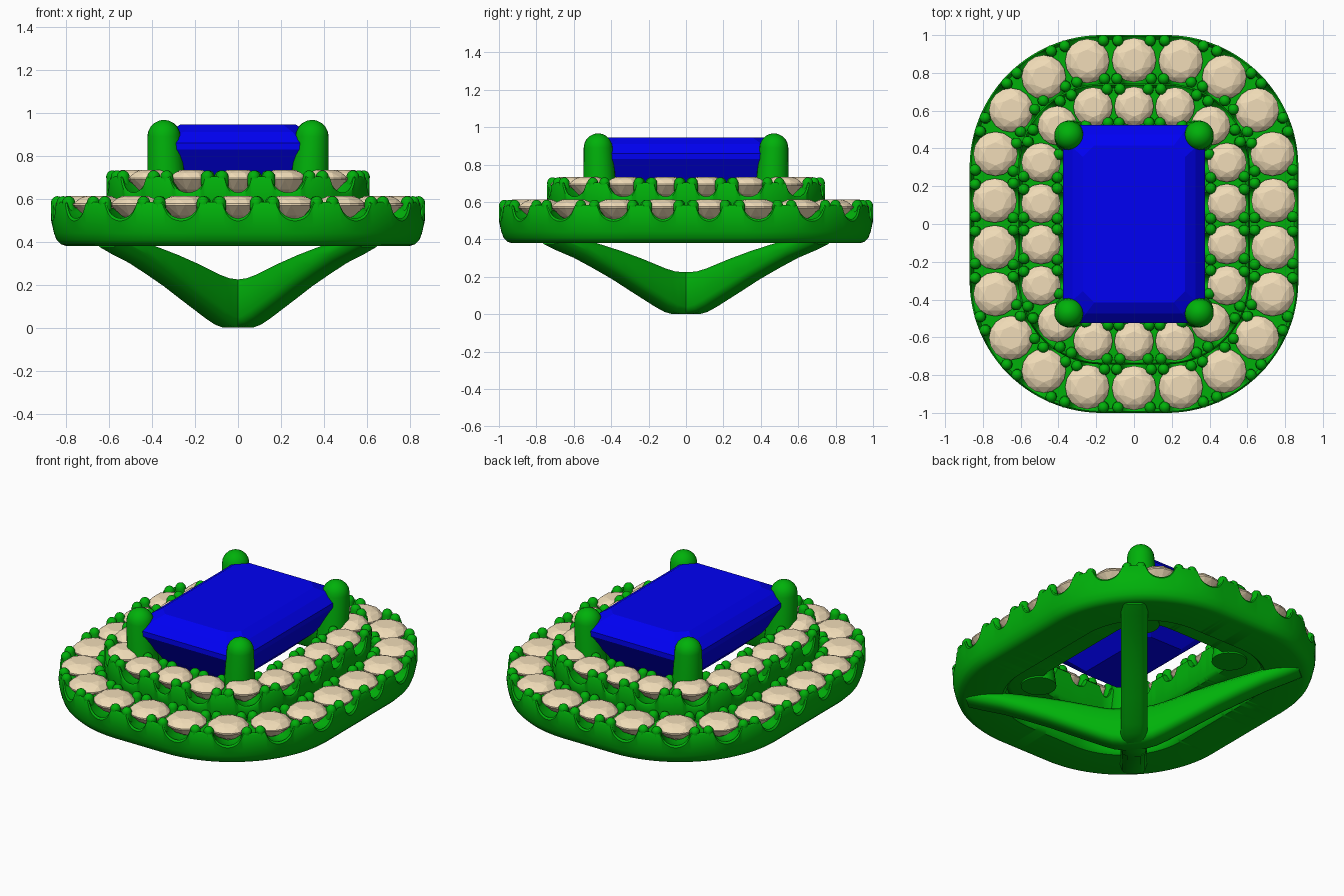
import bpy, bmesh, math
from mathutils import Vector

if "Cube" in bpy.data.objects:
    bpy.data.objects.remove(bpy.data.objects["Cube"])

CX, CY = 0.17, 0.30          # corner-arc centres shared by every concentric outline


def material(name, rgb):
    m = bpy.data.materials.new(name)
    m.diffuse_color = (*rgb, 1)
    m.use_nodes = True
    m.node_tree.nodes["Principled BSDF"].inputs["Base Color"].default_value = m.diffuse_color
    return m


GREEN = material("green_metal", (0.0, 0.44, 0.003))
TAN = material("pale_stone", (0.88, 0.72, 0.48))
BLUE = material("blue_stone", (0.0, 0.0, 0.90))


def finish(bm, name, mat, smooth=None):
    bmesh.ops.recalc_face_normals(bm, faces=bm.faces[:])
    me = bpy.data.meshes.new(name)
    bm.to_mesh(me)
    bm.free()
    ob = bpy.data.objects.new(name, me)
    bpy.context.collection.objects.link(ob)
    me.materials.append(mat)
    if smooth:
        bpy.ops.object.select_all(action='DESELECT')
        ob.select_set(True)
        bpy.context.view_layer.objects.active = ob
        bpy.ops.object.shade_smooth_by_angle(angle=math.radians(smooth))
    return ob


def skin(bm, loops, closed=False):
    """Join equal-length vertex loops with quads; cap the ends when open."""
    rows = [[bm.verts.new(p) for p in lp] for lp in loops]
    n, k = len(rows), len(rows[0])
    for i in range(n if closed else n - 1):
        a, b = rows[i], rows[(i + 1) % n]
        for j in range(k):
            bm.faces.new((a[j], a[(j + 1) % k], b[(j + 1) % k], b[j]))
    if not closed:
        bm.faces.new(rows[0])
        bm.faces.new(rows[-1])


def outline(s, r):
    """Base point, outward normal and tangent at arc length s of the rounded
    rectangle of corner radius r, starting at the middle of the back side."""
    q = math.pi * r / 2
    s %= 4 * (CX + CY + q)
    for length, c, a0 in ((CX, (0, CY), 90), (q, (CX, CY), 90), (2 * CY, (CX, CY), 0),
                          (q, (CX, -CY), 0), (2 * CX, (CX, -CY), -90), (q, (-CX, -CY), -90),
                          (2 * CY, (-CX, -CY), -180), (q, (-CX, CY), -180), (CX, (-CX, CY), -270)):
        if s <= length:
            break
        s -= length
    a = math.radians(a0)
    if length == q:
        a -= s / r
        s = 0
    n = Vector((math.cos(a), math.sin(a), 0))
    t = Vector((n.y, -n.x, 0))
    return Vector((*c, 0)) + t * s, n, t


def post(bm, foot, top, z0, z1, r0, r1, seg=10):
    """Tapered, leaning, round-topped pin."""
    prof = [(r0, z0)] + [(r1 * math.cos(a), z1 - r1 + r1 * math.sin(a))
                         for a in (math.pi / 2 * i / 5 for i in range(5))]
    prof.append((r1 * 0.08, z1))
    loops = []
    for i, (r, z) in enumerate(prof):
        c = top if i else foot
        loops.append([(c[0] + r * math.cos(2 * math.pi * j / seg),
                       c[1] + r * math.sin(2 * math.pi * j / seg), z) for j in range(seg)])
    skin(bm, loops)


def brilliant(bm, pos, z, r):
    """Round faceted stone with its girdle at height z."""
    vs = []
    for n, rad, dz, off in ((8, 0.52, 0.036, 0), (8, 0.8, 0.024, 0.5), (16, 1, 0, 0),
                            (16, 1, -0.008, 0), (8, 0.6, -0.055, 0.5), (1, 0, -0.095, 0)):
        for j in range(n):
            a = 2 * math.pi * (j + off) / n
            vs.append(bm.verts.new((pos.x + rad * r * math.cos(a),
                                    pos.y + rad * r * math.sin(a), z + dz)))
    bmesh.ops.convex_hull(bm, input=vs)


def halo(name, ri, mid, ro, z0, zt, count, stone_r):
    total = 4 * (CX + CY) + 2 * math.pi * mid
    pitch, per = total / count, 28
    # scalloped band: the rims dip in a half circle beside every stone
    loops = []
    for i in range(count * per):
        s = total * i / (count * per)
        u = ((s / pitch + 0.5) % 1 - 0.5) * pitch
        w = stone_r * 0.56
        dip = math.sqrt(max(0, 1 - (u / w) ** 2))
        h = zt - 0.028 - 0.075 * dip
        seat = zt - 0.055 - 0.06 * dip
        base, n, t = outline(s, mid)
        prof = [(ri, z0 + 0.02), (ri + 0.02, z0), (ro - 0.07, z0), (ro - 0.045, z0 + 0.008),
                (ro - 0.025, z0 + 0.028), (ro - 0.013, z0 + 0.06), (ro - 0.004, z0 + 0.10),
                (ro, h - 0.012), (ro - 0.008, h), (ro - 0.022, min(h, seat)), (mid, seat),
                (2 * mid - ro + 0.022, min(h, seat)), (ri + 0.012, min(h, seat)),
                (ri, min(h, seat) - 0.012)]
        loops.append([base + n * r + Vector((0, 0, z)) for r, z in prof])
    bm = bmesh.new()
    skin(bm, loops, closed=True)
    finish(bm, name + "_band", GREEN, 45)
    # stones and the four little claws around each
    stones, claws = bmesh.new(), bmesh.new()
    for i in range(count):
        base, n, t = outline(i * pitch, mid)
        brilliant(stones, base + n * mid, zt - 0.035, stone_r)
        base, n, t = outline((i + 0.5) * pitch, mid)
        for r, off, lean in ((ro - 0.029, stone_r * 0.33, -0.012),
                             (2 * mid - ro + 0.033, stone_r * 0.28, 0.008)):
            for sg in (-1, 1):
                p = base + n * r + t * off * sg
                post(claws, p + n * lean, p, zt - 0.14, zt, 0.03, 0.03)
    finish(stones, name + "_stones", TAN)
    finish(claws, name + "_claws", GREEN, 50)


halo("outer_halo", 0.40, 0.568, 0.70, 0.38, 0.612, 22, 0.117)
halo("inner_halo", 0.185, 0.323, 0.443, 0.48, 0.732, 18, 0.104)

# centre stone: stacked chamfered rectangles
bm = bmesh.new()
levels = []
for x, y, z, c in ((0.14, 0.28, 0.545, 0.03), (0.27, 0.415, 0.66, 0.05), (0.375, 0.525, 0.83, 0.08),
                   (0.375, 0.525, 0.86, 0.08), (0.325, 0.475, 0.91, 0.07), (0.27, 0.415, 0.945, 0.06)):
    levels.append([(x, y - c, z), (x - c, y, z), (c - x, y, z), (-x, y - c, z),
                   (-x, c - y, z), (c - x, -y, z), (x - c, -y, z), (x, c - y, z)])
skin(bm, levels)
finish(bm, "centre_stone", BLUE)

# corner prongs and the curved bars meeting under the centre
prongs, bars = bmesh.new(), bmesh.new()
for sx in (-1, 1):
    for sy in (-1, 1):
        post(prongs, (sx * 0.322, sy * 0.452), (sx * 0.345, sy * 0.47), 0.47, 0.967, 0.1, 0.077, 24)
        d = Vector((sx, sy * 1.2, 0))
        side = Vector((-d.y, d.x, 0)).normalized()
        loops = []
        for x, lo, hi in ((0, 0, 0.225), (0.04, 0, 0.225), (0.075, 0.012, 0.23), (0.115, 0.038, 0.245),
                          (0.22, 0.118, 0.297), (0.31, 0.188, 0.337), (0.40, 0.25, 0.372),
                          (0.48, 0.302, 0.40), (0.56, 0.343, 0.42), (0.61, 0.372, 0.43)):
            w = 0.075
            sec = [(-w, lo + .04), (-w * .85, lo + .015), (-w * .5, lo), (w * .5, lo),
                   (w * .85, lo + .015), (w, lo + .04), (w, hi - .03), (w * .6, hi),
                   (-w * .6, hi), (-w, hi - .03)]
            loops.append([d * x + side * a + Vector((0, 0, z)) for a, z in sec])
        skin(bars, loops)
finish(prongs, "corner_prongs", GREEN, 50)
finish(bars, "under_bars", GREEN, 50)
